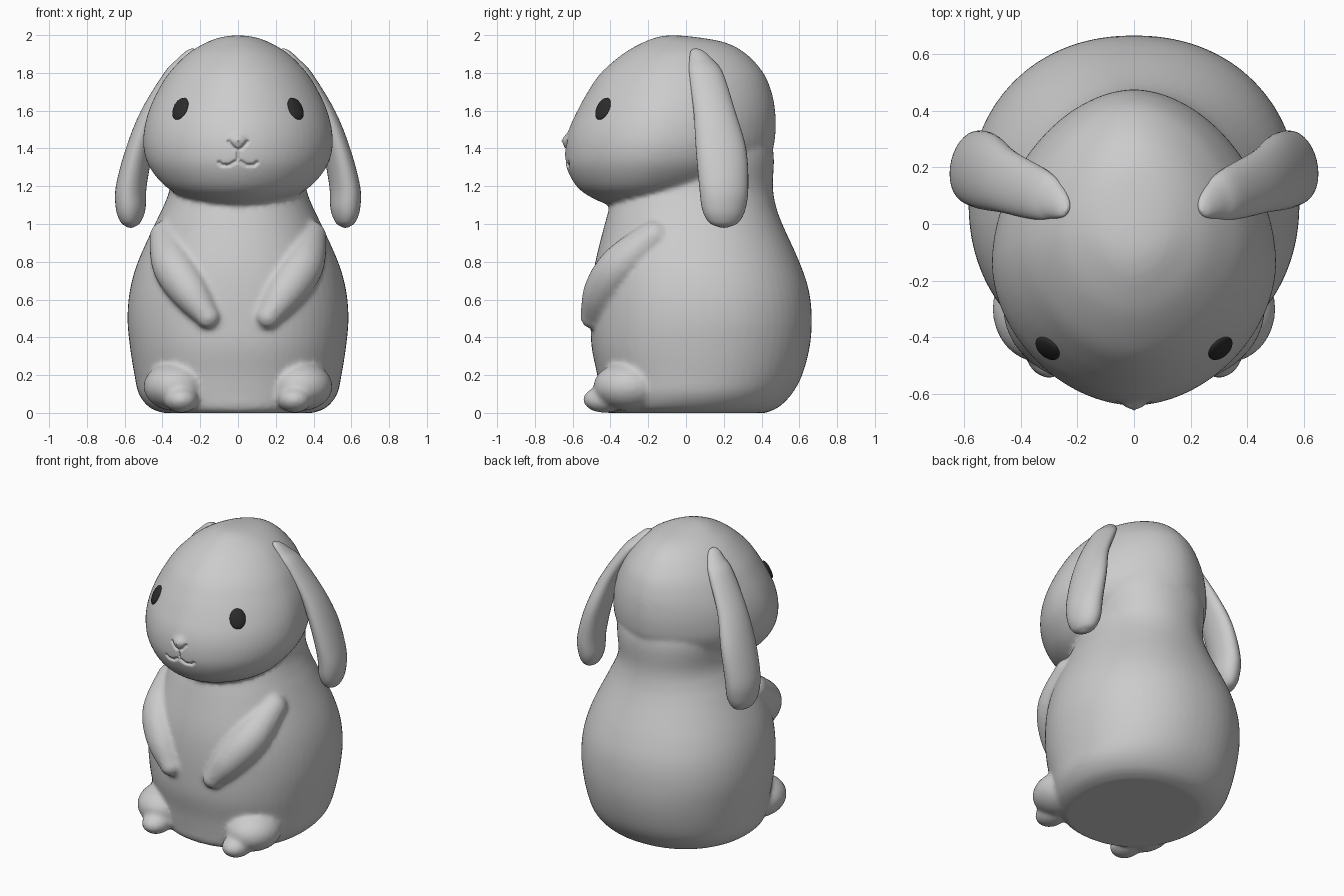
import bpy, bmesh, math
from mathutils import Vector, Matrix
from mathutils.bvhtree import BVHTree
from mathutils.geometry import intersect_point_line

if "Cube" in bpy.data.objects:
    bpy.data.objects.remove(bpy.data.objects["Cube"])


def material(name, value):
    mat = bpy.data.materials.new(name)
    mat.use_nodes = True
    mat.diffuse_color = (value, value, value, 1)
    mat.node_tree.nodes["Principled BSDF"].inputs["Base Color"].default_value = (value, value, value, 1)
    return mat


grey = material("soft grey", 0.6)
black = material("eye black", 0.025)


def refine(rows, steps=6):
    """Catmull-Rom interpolation between the key rows."""
    rows = [Vector(r) for r in rows]
    out = []
    for i in range(len(rows) - 1):
        a, b, c, d = rows[max(i - 1, 0)], rows[i], rows[i + 1], rows[min(i + 2, len(rows) - 1)]
        for k in range(steps):
            t = k / steps
            out.append(0.5 * (2 * b + (c - a) * t + (2 * a - 5 * b + 4 * c - d) * t ** 2
                              + (3 * b - a - 3 * c + d) * t ** 3))
    return out + [rows[-1]]


def loft(bm, rings):
    """Skin a list of equal rings of points and cap both ends."""
    rings = [[bm.verts.new(p) for p in ring] for ring in rings]
    n = len(rings[0])
    for lo, hi in zip(rings, rings[1:]):
        for i in range(n):
            j = (i + 1) % n
            bm.faces.new((lo[i], lo[j], hi[j], hi[i]))
    bm.faces.new(rings[0][::-1])
    bm.faces.new(rings[-1])


def egg(bm, rows, widest, power, n=64):
    """Stacked level rings, given as (z, half width, front y, back y)."""
    rings = []
    for z, w, front, back in refine(rows):
        mid = front + (back - front) * widest
        w = max(w, 0.002)
        ring = []
        for i in range(n):
            a = 2 * math.pi * i / n
            c, s = math.cos(a), math.sin(a)
            x = w * math.copysign(abs(c) ** (2 / power), c)
            y = abs(s) ** (2 / power) * ((back - mid) if s > 0 else (front - mid))
            ring.append((x, mid + y, z))
        rings.append(ring)
    loft(bm, rings)


def ball(bm, centre, radii, turn=Matrix.Identity(4)):
    bmesh.ops.create_uvsphere(bm, u_segments=32, v_segments=20, radius=1,
                              matrix=Matrix.Translation(centre) @ turn @ Matrix.Diagonal((*radii, 1)))


def tube(bm, path, n=16):
    """Round tube along points (x, y, z, radius), with rounded ends."""
    pts = refine(path)
    rings = []
    for i, p in enumerate(pts):
        t = (pts[min(i + 1, len(pts) - 1)] - pts[max(i - 1, 0)]).to_3d().normalized()
        u = t.cross(Vector((0, 1, 0))).normalized()
        v = t.cross(u)
        ends = [(math.sin(k * 0.3), math.cos(k * 0.3)) for k in range(5, 0, -1)]
        caps = [(0, 1)]
        if i == 0:
            caps = [(-s, c) for s, c in ends] + caps
        elif i == len(pts) - 1:
            caps += ends[::-1]
        for along, r in caps:
            rings.append([p.to_3d() + p[3] * (t * along + r * (u * math.cos(a) + v * math.sin(a)))
                          for a in (2 * math.pi * k / n for k in range(n))])
    loft(bm, rings)


def finish(bm, name, mat):
    bmesh.ops.recalc_face_normals(bm, faces=bm.faces)
    mesh = bpy.data.meshes.new(name)
    bm.to_mesh(mesh)
    bm.free()
    mesh.materials.append(mat)
    obj = bpy.data.objects.new(name, mesh)
    bpy.context.collection.objects.link(obj)
    mesh.shade_smooth()
    return obj


# Body, head, arms and feet, fused into one soft skin
bm = bmesh.new()
egg(bm, [(0, .40, -.42, .42), (.03, .47, -.445, .49), (.1, .525, -.455, .56), (.2, .548, -.47, .615),
         (.35, .572, -.5, .655), (.5, .585, -.505, .666), (.65, .572, -.5, .65), (.8, .53, -.48, .60),
         (1, .44, -.43, .51), (1.1, .392, -.40, .475), (1.2, .36, -.36, .46), (1.4, .35, -.25, .46),
         (1.6, .25, -.1, .38)], .5, 2.15)
egg(bm, [(1.08, 0, -.26, -.25), (1.1, .15, -.40, -.05), (1.14, .28, -.5, .1), (1.2, .385, -.58, .25),
         (1.3, .468, -.633, .4), (1.4, .5, -.64, .46), (1.5, .497, -.62, .475), (1.6, .472, -.575, .472),
         (1.7, .427, -.52, .453), (1.8, .365, -.45, .41), (1.9, .268, -.335, .32), (1.96, .17, -.23, .21),
         (1.99, .085, -.15, .05), (2.0, 0, -.08, -.07)], .45, 1.85)
ball(bm, (0, -.61, 1.44), (.05, .05, .04))
for s in (-1, 1):
    tube(bm, [(s * .38, -.17, .93, .09), (s * .34, -.34, .78, .115), (s * .25, -.44, .64, .105),
              (s * .16, -.495, .51, .065)])
    ball(bm, (s * .30, -.43, .07), (.09, .115, .07))
    ball(bm, (s * .33, -.3, .14), (.17, .19, .13))
body = finish(bm, "body", grey)
bpy.context.view_layer.objects.active = body
remesh = body.modifiers.new("fuse", 'REMESH')
remesh.mode = 'VOXEL'
remesh.voxel_size = 0.015
remesh.use_smooth_shade = True
soften = body.modifiers.new("soften", 'SMOOTH')
soften.iterations = 6
for name in ("fuse", "soften"):
    bpy.ops.object.modifier_apply(modifier=name)
skin = BVHTree.FromObject(body, bpy.context.evaluated_depsgraph_get())

# Nose and mouth creases, pressed into a finer patch of the muzzle
creases = [[(0, 1.39), (.025, 1.405), (.05, 1.435)], [(0, 1.39), (0, 1.345)],
           [(.012, 1.332), (.045, 1.312), (.085, 1.312), (.1, 1.325)]]
bm = bmesh.new()
bm.from_mesh(body.data)


def on_muzzle(v):
    return abs(v.co.x) < .14 and 1.27 < v.co.z < 1.47 and v.co.y < -.5


patch = [e for e in bm.edges if all(on_muzzle(v) for v in e.verts)]
bmesh.ops.subdivide_edges(bm, edges=patch, cuts=2, use_grid_fill=True)
for v in filter(on_muzzle, bm.verts):
    p = Vector((abs(v.co.x), v.co.z, 0))
    gap = 1
    for line in creases:
        for a, b in zip(line, line[1:]):
            a, b = Vector((*a, 0)), Vector((*b, 0))
            _, t = intersect_point_line(p, a, b)
            gap = min(gap, (p - a.lerp(b, min(max(t, 0), 1))).length)
    v.co.y += .014 * math.exp(-(gap / .009) ** 2)
bm.to_mesh(body.data)
bm.free()
body.data.shade_smooth()

# Eyes, lying on the head surface, and drooping ears
for side, s in (("left", 1), ("right", -1)):
    spot, normal, _, _ = skin.ray_cast(Vector((s * .305, -2, 1.61)), Vector((0, 1, 0)))
    turn = normal.to_track_quat('Z', 'Y').to_matrix().to_4x4()
    bm = bmesh.new()
    ball(bm, spot, (.05, .064, .018), turn)
    finish(bm, side + "_eye", black)

    bm = bmesh.new()
    rings = []
    for x, y, z, rx, ry in refine([(.24, .05, 1.93, .004, .006), (.25, .06, 1.915, .025, .035),
                                   (.28, .08, 1.87, .045, .062), (.335, .105, 1.8, .055, .09),
                                   (.45, .15, 1.6, .062, .11), (.52, .185, 1.4, .072, .133),
                                   (.565, .2, 1.2, .08, .13), (.568, .2, 1.08, .077, .115),
                                   (.568, .2, 1.01, .052, .08), (.568, .2, .985, .02, .03),
                                   (.568, .2, .98, .002, .003)]):
        # the flat of the ear turns slightly outward
        ring = []
        for k in range(32):
            a = 2 * math.pi * k / 32
            ring.append((s * (x + rx * math.cos(a) - .12 * ry * math.sin(a)), y + ry * math.sin(a), z))
        rings.append(ring)
    loft(bm, rings)
    finish(bm, side + "_ear", grey)
